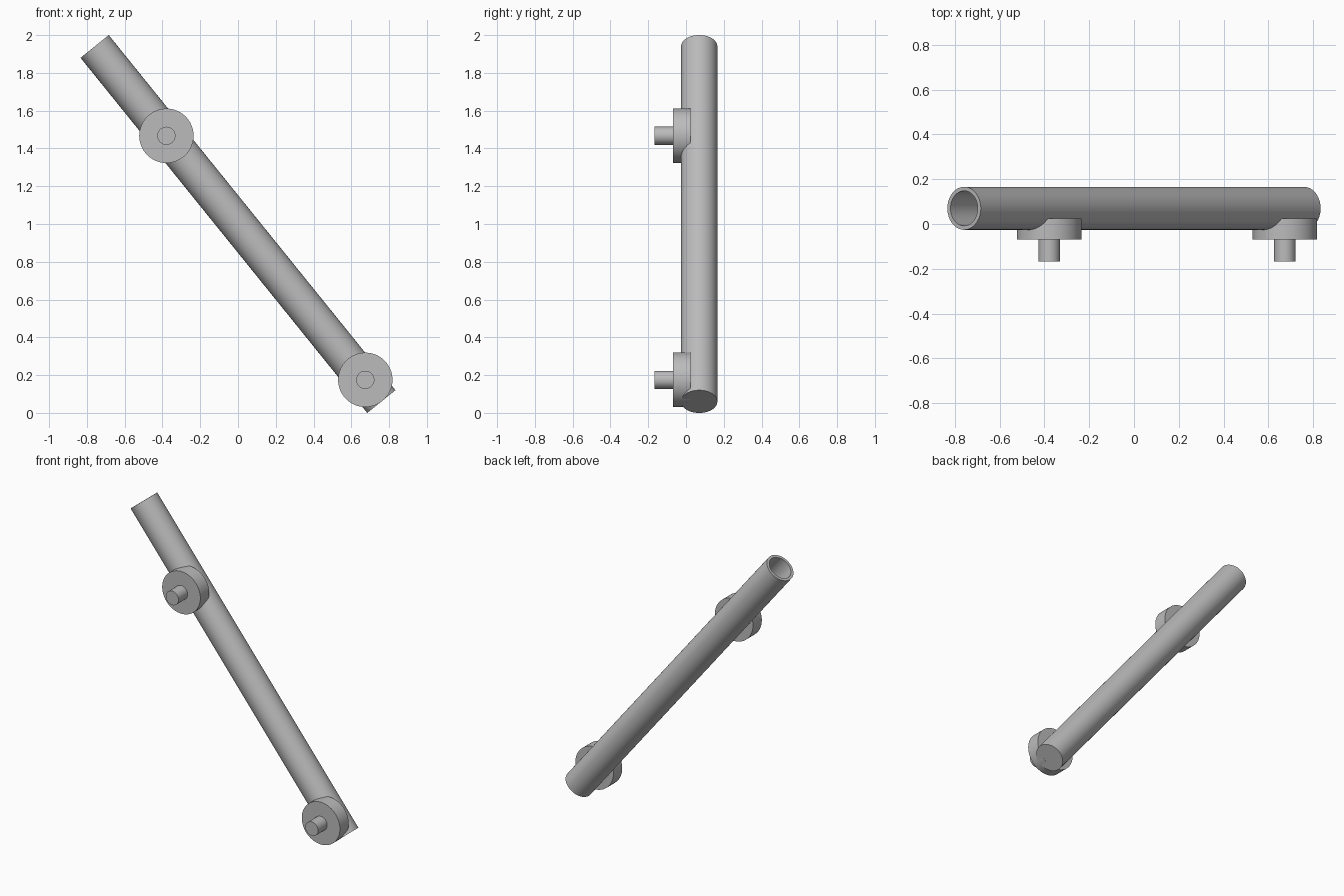
import bpy, math
from mathutils import Vector

cube = bpy.data.objects.get("Cube")
if cube:
    bpy.data.objects.remove(cube, do_unlink=True)

grey = bpy.data.materials.new("light grey metal")
grey.use_nodes = True
colour = (0.5, 0.5, 0.5, 1)
grey.diffuse_color = colour
grey.node_tree.nodes["Principled BSDF"].inputs["Base Color"].default_value = colour


def rod(name, start, end, radius, sides=64):
    """Solid cylinder running between two points."""
    start, end = Vector(start), Vector(end)
    axis = end - start
    bpy.ops.mesh.primitive_cylinder_add(
        vertices=sides, radius=radius, depth=axis.length,
        location=(start + end) / 2,
        rotation=axis.to_track_quat('Z', 'Y').to_euler())
    obj = bpy.context.object
    obj.name = name
    obj.data.materials.append(grey)
    bpy.ops.object.shade_smooth_by_angle(angle=math.radians(30))
    return obj


# Slanted tube, closed at the bottom and open at the top
bottom = Vector((0.759, 0.07, 0.06))
top = Vector((-0.759, 0.07, 1.94))
along = (top - bottom).normalized()
tube = rod("tube", bottom, top, 0.096)

# Bore: inset the upper cap and push it down the tube
mesh = tube.data
import bmesh
bm = bmesh.new()
bm.from_mesh(mesh)
cap = max(bm.faces, key=lambda f: f.calc_center_median().z)
bmesh.ops.inset_region(bm, faces=[cap], thickness=0.018)
floor = bmesh.ops.extrude_face_region(bm, geom=[cap])["geom"]
bmesh.ops.delete(bm, geom=[cap], context='FACES_ONLY')
verts = [g for g in floor if isinstance(g, bmesh.types.BMVert)]
bmesh.ops.translate(bm, verts=verts, vec=(0, 0, 0.02 - (top - bottom).length))
bmesh.ops.recalc_face_normals(bm, faces=bm.faces)
bm.to_mesh(mesh)
bm.free()
bpy.context.view_layer.objects.active = tube
bpy.ops.object.select_all(action='DESELECT')
tube.select_set(True)
bpy.ops.object.shade_smooth_by_angle(angle=math.radians(30))

# Round mounting discs with a pin on the front of each
for side, x, z in (("upper", -0.379, 1.467), ("lower", 0.674, 0.175)):
    rod(side + "_disc", (x, 0.025, z), (x, -0.07, z), 0.144)
    rod(side + "_pin", (x, -0.06, z), (x, -0.168, z), 0.048, 48)
